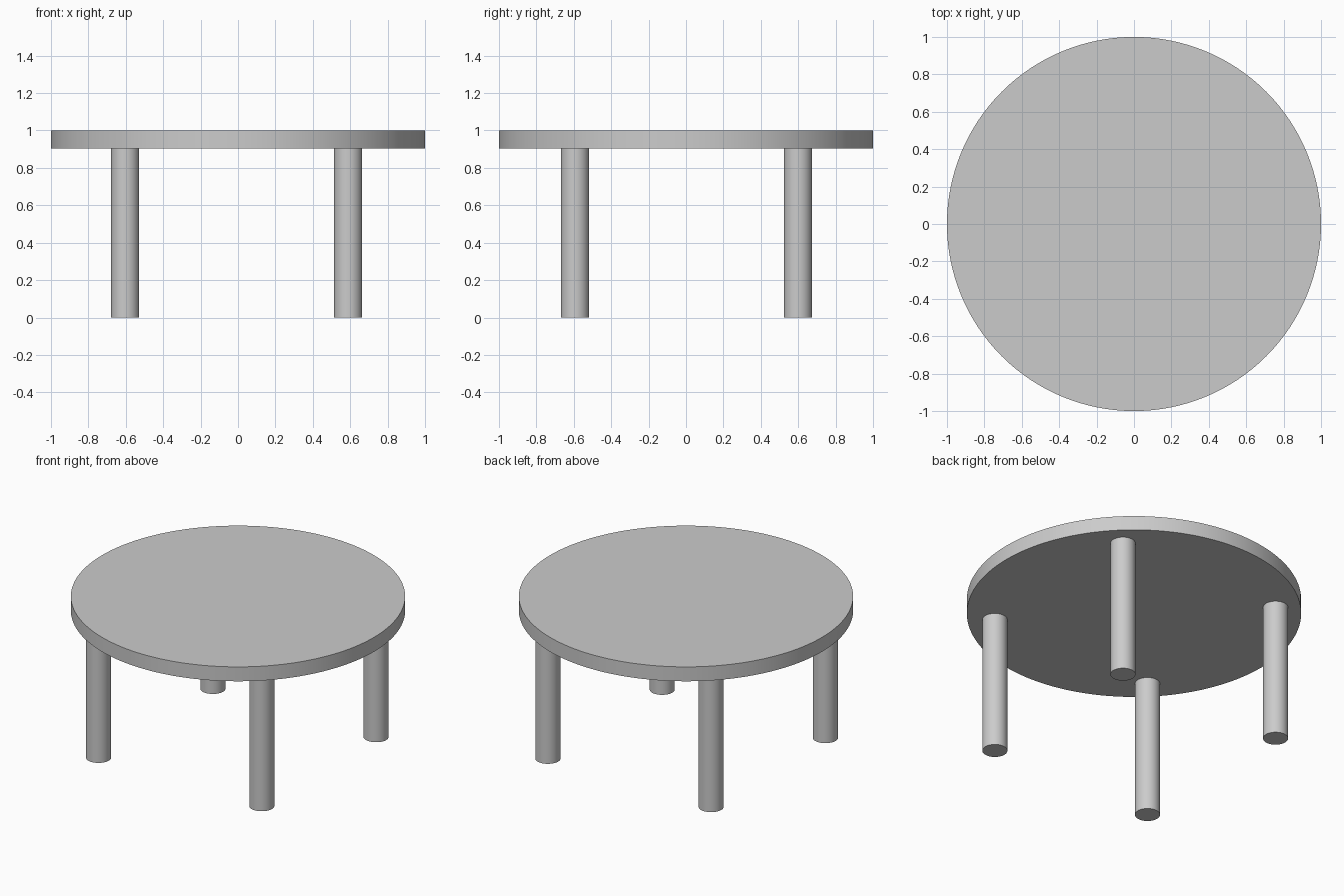
import bpy
import math

cube = bpy.data.objects.get("Cube")
if cube:
    bpy.data.objects.remove(cube, do_unlink=True)

# Single plain grey
grey = bpy.data.materials.new("light grey")
grey.use_nodes = True
colour = (0.6, 0.6, 0.6, 1)
grey.diffuse_color = colour
grey.node_tree.nodes["Principled BSDF"].inputs["Base Color"].default_value = colour


def cylinder(name, radius, bottom, top, x=0, y=0, sides=64):
    bpy.ops.mesh.primitive_cylinder_add(
        vertices=sides, radius=radius, depth=top - bottom,
        location=(x, y, (bottom + top) / 2))
    obj = bpy.context.object
    obj.name = name
    obj.data.materials.append(grey)
    bpy.ops.object.shade_smooth_by_angle(angle=math.radians(30))
    return obj


UNDERSIDE = 0.905

# Round top
cylinder("table_top", 1.0, UNDERSIDE, 1.0, sides=128)

# Four straight legs, set very slightly off centre
for side, x in (("right", -0.603), ("left", 0.589)):
    for end, y in (("front", -0.593), ("back", 0.599)):
        cylinder(f"{end}_{side}_leg", 0.075, 0, UNDERSIDE, x, y)
